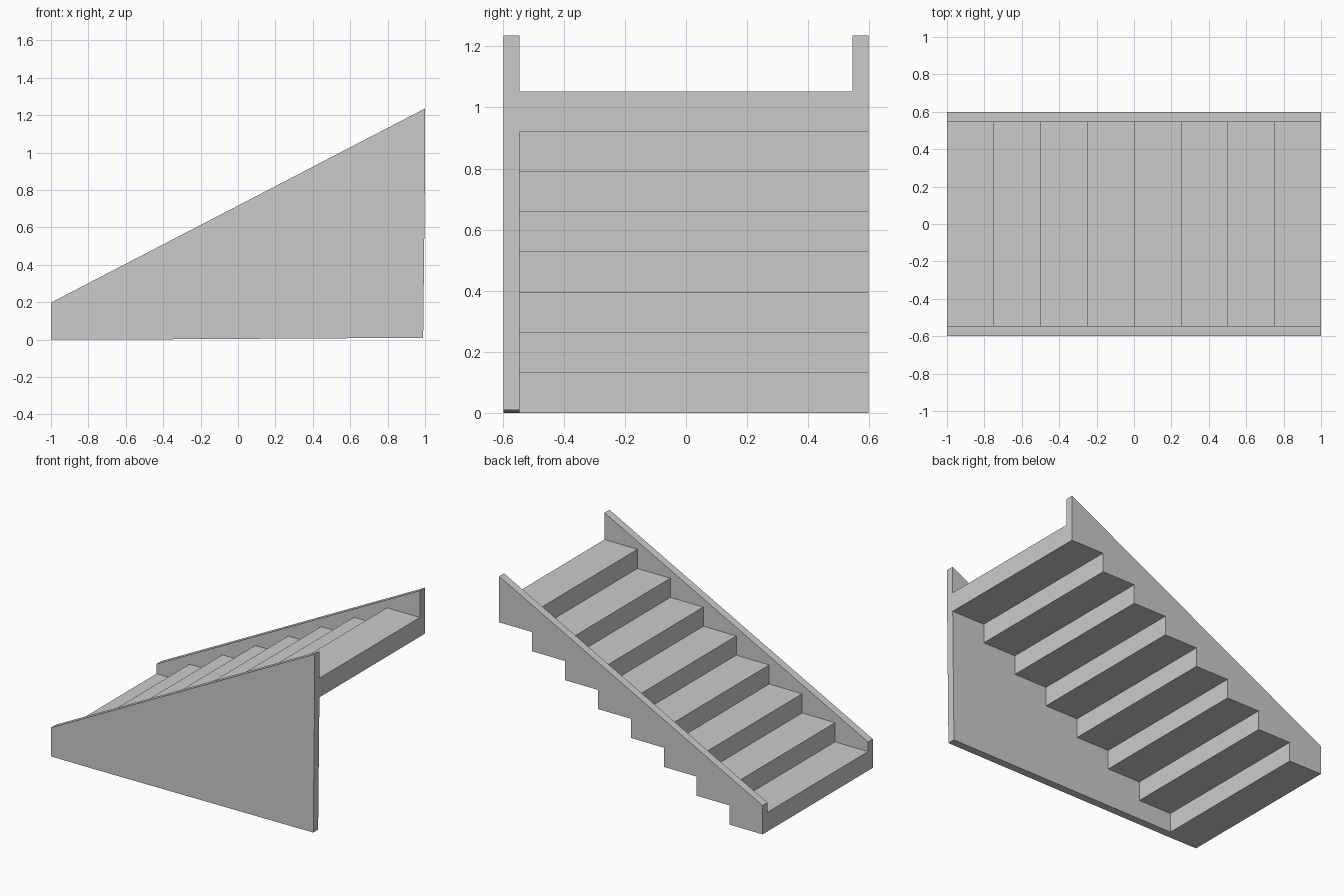
import bpy, bmesh

if "Cube" in bpy.data.objects:
    bpy.data.objects.remove(bpy.data.objects["Cube"])

STEPS = 8
RUN = 2.0 / STEPS
RISE = 1.052 / STEPS
OUT, INN = 0.598, 0.545      # outer and inner y of the side walls
TOP = [(1, 1.236), (-1, 0.198)]  # sloping top edge shared by both walls


def prism(name, profile, y0, y1):
    """Extrude an x-z profile from y0 to y1."""
    bm = bmesh.new()
    face = bm.faces.new([bm.verts.new((x, y0, z)) for x, z in profile])
    ext = bmesh.ops.extrude_face_region(bm, geom=[face])
    verts = [v for v in ext["geom"] if isinstance(v, bmesh.types.BMVert)]
    bmesh.ops.translate(bm, verts=verts, vec=(0, y1 - y0, 0))
    bmesh.ops.recalc_face_normals(bm, faces=bm.faces)
    mesh = bpy.data.meshes.new(name)
    bm.to_mesh(mesh)
    bm.free()
    obj = bpy.data.objects.new(name, mesh)
    bpy.context.collection.objects.link(obj)
    return obj


# Block steps, each meeting the next along one edge
for i in range(STEPS):
    x, z = -1 + i * RUN, i * RISE
    prism(f"step_{i + 1}",
          [(x, z), (x + RUN, z), (x + RUN, z + RISE), (x, z + RISE)], -INN, INN)

# Back stringer with an underside that follows the steps
under = []
for i in range(STEPS):
    under += [(-1 + i * RUN, i * RISE), (-1 + (i + 1) * RUN, i * RISE)]
prism("back_stringer", under + TOP, INN, OUT)

# Front wall panel reaching the ground, its rear foot slightly tucked in
prism("front_wall",
      [(-1, 0), (-1 + RUN, 0), (0.99, 0.01), (1, (STEPS - 1) * RISE)] + TOP,
      -OUT, -INN)
